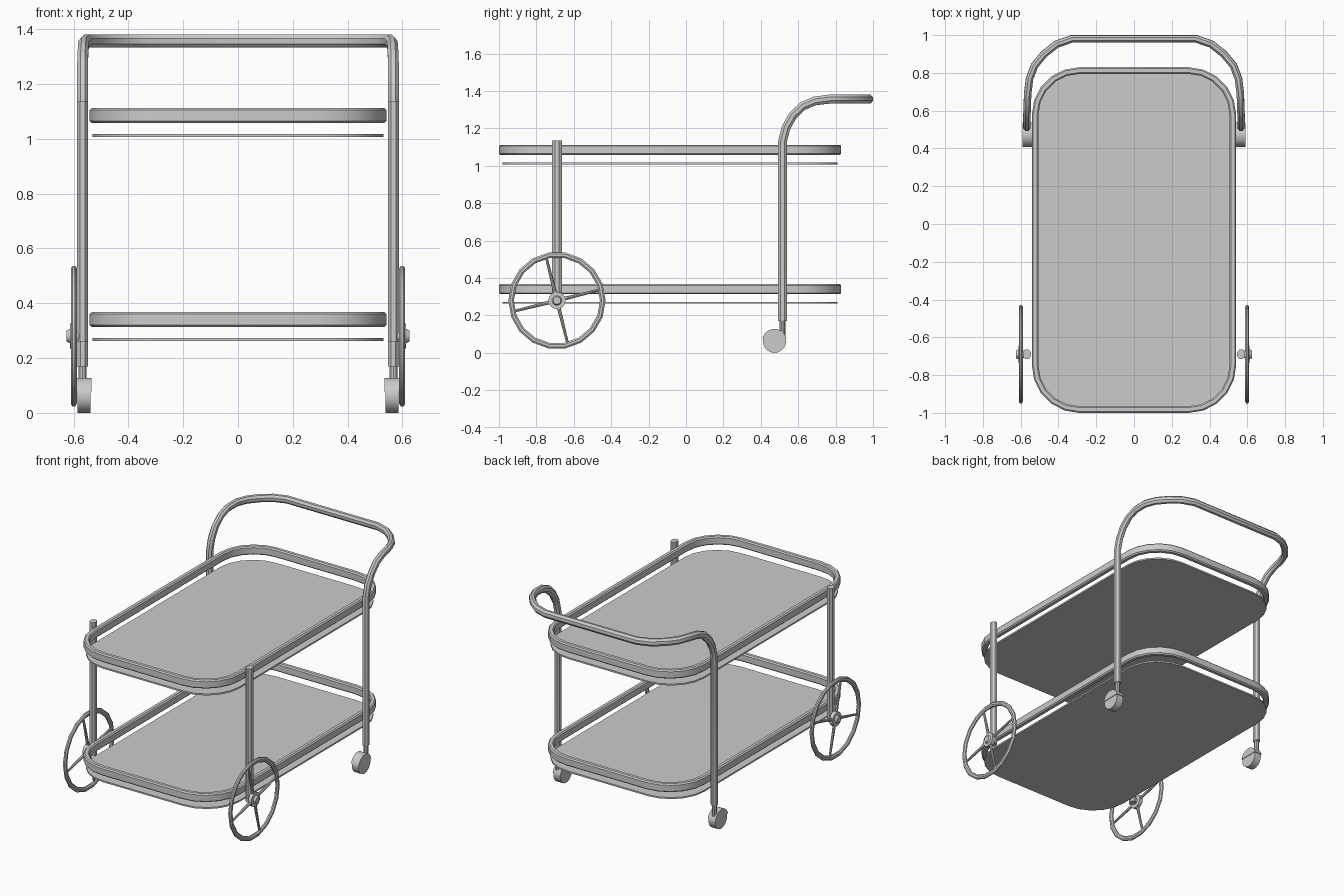
import bpy, bmesh, math
from mathutils import Vector, Matrix

if "Cube" in bpy.data.objects:
    bpy.data.objects.remove(bpy.data.objects["Cube"])


def finish(name, bm, angle=30):
    bmesh.ops.recalc_face_normals(bm, faces=bm.faces)
    me = bpy.data.meshes.new(name)
    bm.to_mesh(me)
    bm.free()
    ob = bpy.data.objects.new(name, me)
    bpy.context.collection.objects.link(ob)
    bpy.ops.object.select_all(action='DESELECT')
    ob.select_set(True)
    bpy.context.view_layer.objects.active = ob
    bpy.ops.object.shade_smooth_by_angle(angle=math.radians(angle))
    return ob


def sweep(bm, path, prof, n0, closed=False):
    """Sweep a profile (n, b offsets) along a path with a transported frame."""
    pts = [Vector(p) for p in path]
    k = len(pts)
    rings, n, prev = [], Vector(n0), None
    for i, p in enumerate(pts):
        a = pts[i - 1] if closed or i else p
        c = pts[(i + 1) % k] if closed or i < k - 1 else p
        t = ((c - p).normalized() + (p - a).normalized()).normalized()
        if prev is not None:
            n = prev.rotation_difference(t) @ n
        prev = t
        n = (n - t * n.dot(t)).normalized()
        b = t.cross(n)
        rings.append([bm.verts.new(p + n * u + b * v) for u, v in prof])
    m = len(prof)
    for i in range(k if closed else k - 1):
        r, s = rings[i], rings[(i + 1) % k]
        for j in range(m):
            bm.faces.new((r[j], r[(j + 1) % m], s[(j + 1) % m], s[j]))
    if not closed:
        bm.faces.new(rings[0])
        bm.faces.new(rings[-1])


def octagon(hu, hv):
    k = math.cos(math.pi / 8)
    return [(hu / k * math.cos(math.radians(22.5 + 45 * i)),
             hv / k * math.sin(math.radians(22.5 + 45 * i))) for i in range(8)]


def rounded(hx, y0, y1, r, z, seg=5):
    out = []
    for cx, cy, a0 in ((hx - r, y1 - r, 0), (-hx + r, y1 - r, 90),
                       (-hx + r, y0 + r, 180), (hx - r, y0 + r, 270)):
        for i in range(seg + 1):
            a = math.radians(a0 + 90 * i / seg)
            out.append((cx + r * math.cos(a), cy + r * math.sin(a), z))
    return out


def cyl(bm, p, q, r1, r2=None, seg=16):
    p, q = Vector(p), Vector(q)
    d = q - p
    M = Matrix.Translation((p + q) / 2) @ d.to_track_quat('Z', 'Y').to_matrix().to_4x4()
    bmesh.ops.create_cone(bm, cap_ends=True, segments=seg, radius1=r1,
                          radius2=r1 if r2 is None else r2, depth=d.length, matrix=M)


# trays: guard rail floating above a thin plate
rail_prof = [(-.0175, -.020), (-.010, -.0275), (.010, -.0275), (.0175, -.020),
             (.0175, .020), (.010, .0275), (-.010, .0275), (-.0175, .020)]
for label, zr, zp in (("upper", 1.085, 1.012), ("lower", .341, .268)):
    bm = bmesh.new()
    sweep(bm, rounded(.5235, -.9825, .8125, .235, zr), rail_prof, (1, 0, 0), True)
    finish(label + "_tray_rail", bm)
    bm = bmesh.new()
    f = bm.faces.new([bm.verts.new(v) for v in rounded(.53, -.98, .81, .24, zp - .005)])
    ex = bmesh.ops.extrude_face_region(bm, geom=[f])
    bmesh.ops.translate(bm, vec=(0, 0, .01),
                        verts=[v for v in ex['geom'] if isinstance(v, bmesh.types.BMVert)])
    finish(label + "_tray_plate", bm)

# rear posts and push handle, one continuous tube
half = [(.567, .516, .17), (.567, .516, 1.13), (.567, .535, 1.205), (.567, .572, 1.27),
        (.565, .625, 1.32), (.563, .69, 1.347), (.553, .77, 1.357), (.527, .838, 1.357),
        (.476, .90, 1.357), (.41, .952, 1.357), (.33, .98, 1.357)]
path = half + [(-x, y, z) for x, y, z in reversed(half)]
bm = bmesh.new()
sweep(bm, path, octagon(.0195, .0235), (1, 0, 0))
finish("rear_posts_and_handle", bm)

WY, WZ = -.69, .28
for side, s in (("right", 1), ("left", -1)):
    # front post
    bm = bmesh.new()
    sweep(bm, [(s * .567, WY, .26), (s * .567, WY, 1.135)], octagon(.0205, .026), (1, 0, 0))
    finish(side + "_front_post", bm)

    # large wheel rim
    bm = bmesh.new()
    rim = [(s * .599, WY + .245 * math.cos(2 * math.pi * i / 18),
            WZ + .245 * math.sin(2 * math.pi * i / 18)) for i in range(18)]
    sweep(bm, rim, octagon(.011, .015), (1, 0, 0), True)
    finish(side + "_wheel_rim", bm)

    # tapered spokes
    bm = bmesh.new()
    for i in range(4):
        a = math.radians(14 + 90 * i)
        d = Vector((0, math.cos(a), math.sin(a)))
        c = Vector((s * .599, WY, WZ))
        cyl(bm, c + d * .03, c + d * .237, .010, .007, 8)
    finish(side + "_wheel_spokes", bm)

    # hub with stepped cap
    bm = bmesh.new()
    cyl(bm, (s * .56, WY, WZ), (s * .590, WY, WZ), .02)
    cyl(bm, (s * .588, WY, WZ), (s * .612, WY, WZ), .046)
    cyl(bm, (s * .610, WY, WZ), (s * .625, WY, WZ), .027, .020)
    finish(side + "_wheel_hub", bm)

    # caster: stem, wheel and half-round hood
    cy, cz = .473, .062
    bm = bmesh.new()
    cyl(bm, (s * .567, .515, .08), (s * .567, .515, .18), .016, seg=10)
    finish(side + "_caster_stem", bm)
    bm = bmesh.new()
    cyl(bm, (s * .538, cy, cz), (s * .586, cy, cz), .062, seg=20)
    finish(side + "_caster_wheel", bm)
    bm = bmesh.new()
    arc = [(cy + .066 * math.cos(math.radians(a)), cz + .066 * math.sin(math.radians(a)))
           for a in range(12, 169, 13)]
    f = bm.faces.new([bm.verts.new((s * .534, y, z)) for y, z in arc])
    ex = bmesh.ops.extrude_face_region(bm, geom=[f])
    bmesh.ops.translate(bm, vec=(s * .056, 0, 0),
                        verts=[v for v in ex['geom'] if isinstance(v, bmesh.types.BMVert)])
    finish(side + "_caster_hood", bm)
